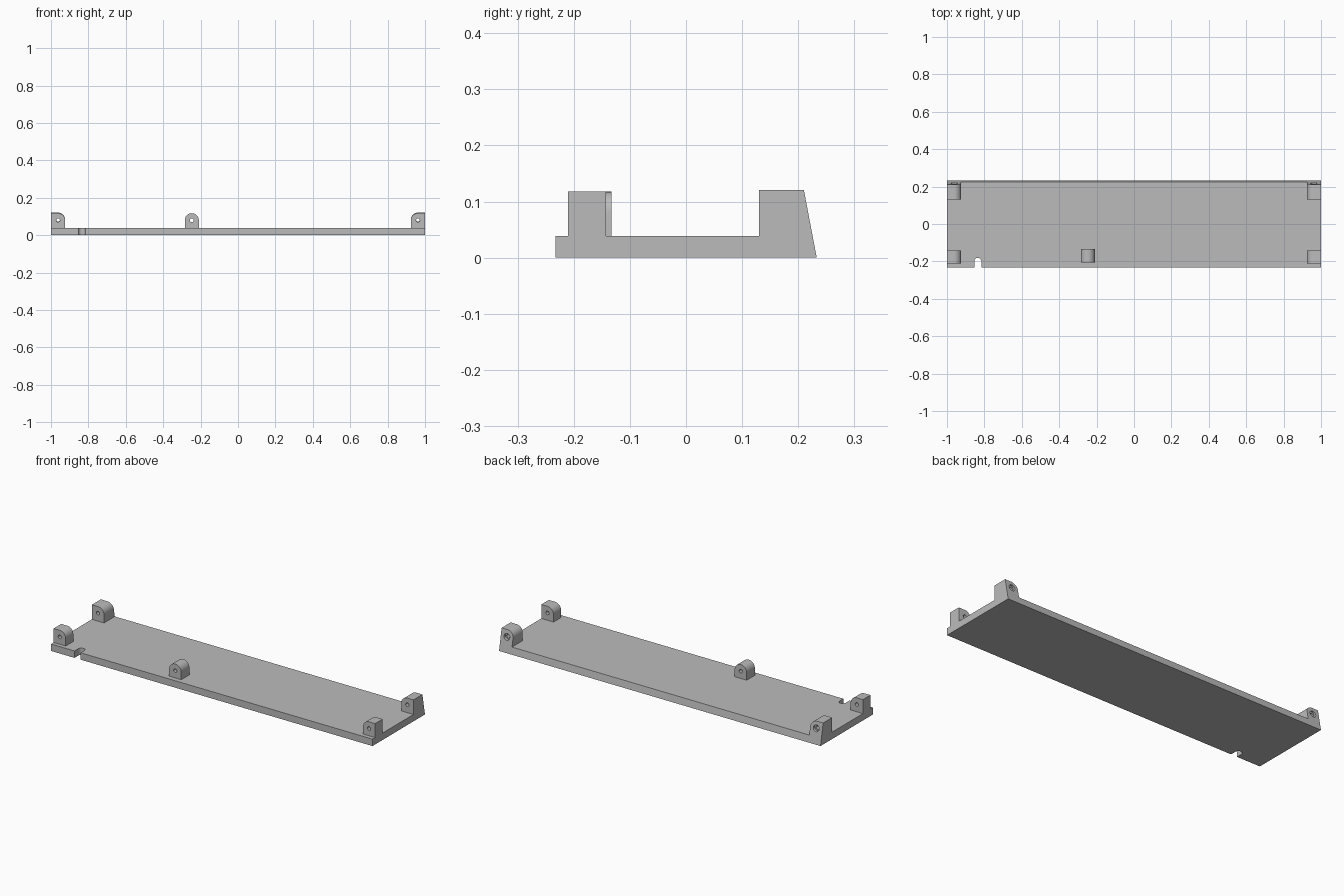
import bpy
import bmesh
from math import pi, cos, sin, radians
from mathutils import Matrix

if "Cube" in bpy.data.objects:
    bpy.data.objects.remove(bpy.data.objects["Cube"])

DEPTH = 0.233           # half depth of the plate
PLATE = 0.039           # plate thickness
SLOPE = 0.19            # lean of the back face
RADIUS = 0.0375         # lug radius

grey = bpy.data.materials.new("plain grey")
grey.use_nodes = True
grey.diffuse_color = (0.5, 0.5, 0.5, 1)
grey.node_tree.nodes["Principled BSDF"].inputs["Base Color"].default_value = (0.5, 0.5, 0.5, 1)


def back_y(z):
    return DEPTH - SLOPE * z


def prism(name, start, end):
    """Solid joining two matching outlines."""
    bm = bmesh.new()
    a = [bm.verts.new(p) for p in start]
    b = [bm.verts.new(p) for p in end]
    bm.faces.new(a)
    bm.faces.new(b[::-1])
    for i in range(len(a)):
        j = (i + 1) % len(a)
        bm.faces.new((a[i], b[i], b[j], a[j]))
    bmesh.ops.recalc_face_normals(bm, faces=bm.faces)
    mesh = bpy.data.meshes.new(name)
    bm.to_mesh(mesh)
    bm.free()
    obj = bpy.data.objects.new(name, mesh)
    obj.data.materials.append(grey)
    bpy.context.collection.objects.link(obj)
    return obj


def activate(obj):
    bpy.ops.object.select_all(action='DESELECT')
    obj.select_set(True)
    bpy.context.view_layer.objects.active = obj


def cut(obj, cutter):
    cutter.hide_render = True
    mod = obj.modifiers.new("cut", 'BOOLEAN')
    mod.operation = 'DIFFERENCE'
    mod.solver = 'EXACT'
    mod.object = cutter
    activate(obj)
    bpy.ops.object.modifier_apply(modifier=mod.name)
    bpy.data.objects.remove(cutter)


def smooth(obj):
    activate(obj)
    bpy.ops.object.shade_smooth_by_angle(angle=radians(30))


def bore(obj, x, z, r, y0, y1):
    ring = [(x + r * cos(t * pi / 16), z + r * sin(t * pi / 16)) for t in range(32)]
    cut(obj, prism("bore_cutter", [(u, y0, v) for u, v in ring], [(u, y1, v) for u, v in ring]))


def lug(name, x, y0, y1, z, side=0, back=False):
    """Round-topped lug with a screw hole; side is the squared-off outer side."""
    arc = [(RADIUS * cos(t * pi / 24), RADIUS * sin(t * pi / 24)) for t in range(25)]
    if side:
        arc = arc[:13] + [(-RADIUS - 0.0005, RADIUS)]
    outline = [(RADIUS, PLATE - z)] + arc + [(arc[-1][0], PLATE - z)]
    mirror = -1 if side > 0 else 1
    pts = [(x + u * mirror, z + v) for u, v in outline]
    obj = prism(name, [(u, y0, v) for u, v in pts],
                [(u, back_y(v) if back else y1, v) for u, v in pts])
    bore(obj, x, z, 0.01, y0 - 0.1, y1 + 0.1)
    if back:    # recess for the screw head
        bore(obj, x, z, 0.018, 0.205, 0.3)
    smooth(obj)


# Base plate with a leaning back edge
section = [(-DEPTH, 0), (DEPTH, 0), (back_y(PLATE), PLATE), (-DEPTH, PLATE)]
plate = prism("base_plate", [(-1, y, z) for y, z in section], [(1, y, z) for y, z in section])

# Rounded cable notch in the front edge
nx, ny, nr = -0.835, -0.2, 0.019
notch = [(nx + nr * cos(t * pi / 16), ny + nr * sin(t * pi / 16)) for t in range(17)]
notch += [(nx - nr, -0.3), (nx + nr, -0.3)]
cut(plate, prism("notch_cutter", [(x, y, -0.1) for x, y in notch], [(x, y, 0.1) for x, y in notch]))
smooth(plate)

# Corner lugs and the single front lug
for side, word in ((-1, "right"), (1, "left")):
    lug("front_%s_lug" % word, side * 0.962, -0.21, -0.143, 0.08, side)
    lug("back_%s_lug" % word, side * 0.962, 0.13, 0.21, 0.0835, side, True)
lug("front_middle_lug", -0.247, -0.205, -0.133, 0.08)
